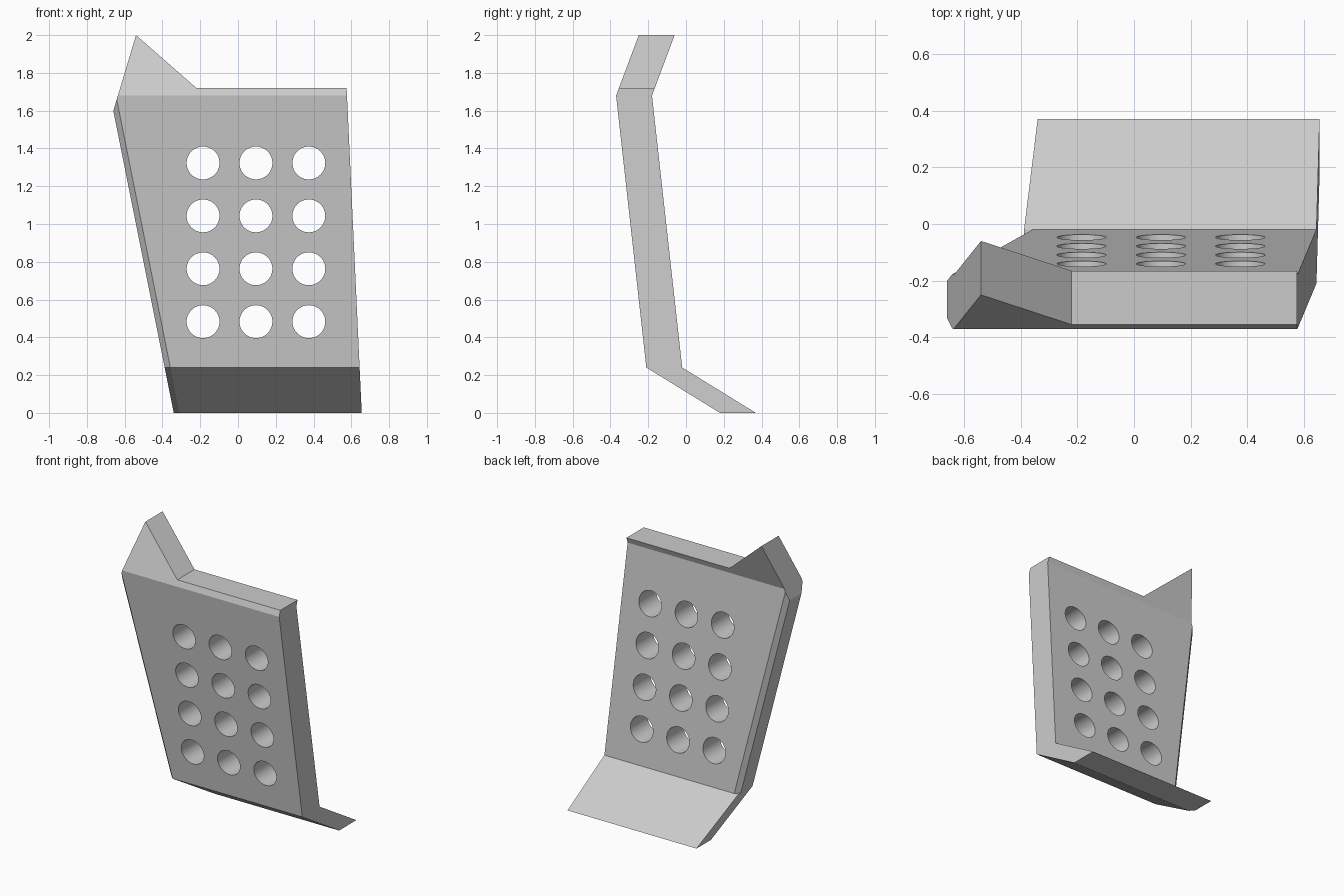
import bpy, bmesh, math
from mathutils import Vector, Matrix

cube = bpy.data.objects.get("Cube")
if cube:
    bpy.data.objects.remove(cube)

grey = bpy.data.materials.new("plain grey")
grey.use_nodes = True
colour = (0.6, 0.6, 0.6, 1)
grey.diffuse_color = colour
grey.node_tree.nodes["Principled BSDF"].inputs["Base Color"].default_value = colour

CHAMFER = 0.03


def make_object(name, bm):
    bmesh.ops.recalc_face_normals(bm, faces=bm.faces)
    mesh = bpy.data.meshes.new(name)
    bm.to_mesh(mesh)
    bm.free()
    mesh.materials.append(grey)
    obj = bpy.data.objects.new(name, mesh)
    bpy.context.collection.objects.link(obj)
    return obj


def section(z, front, back, chamfer_back):
    """Horizontal outline of the slab, chamfered on its slanted -x side."""
    left, right = -0.34 - 0.2 * z, 0.655 - 0.0465 * z
    pts = [(right, front), (left + CHAMFER, front), (left, front + CHAMFER)]
    if chamfer_back:
        pts += [(left, back - CHAMFER), (left + CHAMFER, back)]
    else:
        pts.append((left, back))
    pts.append((right, back))
    return [(x, y, z) for x, y in pts]


def loft(bm, sections):
    rings = [[bm.verts.new(p) for p in s] for s in sections]
    for a, b in zip(rings, rings[1:]):
        for i in range(len(a)):
            j = (i + 1) % len(a)
            bm.faces.new((a[i], a[j], b[j], b[i]))
    bm.faces.new(rings[0])
    bm.faces.new(rings[-1])


def cut(target, cutter):
    mod = target.modifiers.new("cut", 'BOOLEAN')
    mod.operation, mod.solver, mod.object = 'DIFFERENCE', 'EXACT', cutter
    cutter.hide_render = True
    bpy.context.view_layer.objects.active = target
    bpy.ops.object.modifier_apply(modifier=mod.name)
    bpy.data.objects.remove(cutter)


# Sloping foot
bm = bmesh.new()
loft(bm, [section(0, 0.18, 0.37, False), section(0.24, -0.21, -0.02, False)])
make_object("foot", bm)

# Leaning panel with its bent upper lip
bm = bmesh.new()
loft(bm, [section(0.24, -0.21, -0.02, True),
          section(1.68, -0.37, -0.18, True),
          section(2.0, -0.25, -0.06, True)])
# Slanted outer side of the horn
bmesh.ops.bisect_plane(bm, geom=bm.verts[:] + bm.edges[:] + bm.faces[:],
                       plane_co=Vector((-0.66, 0, 1.6)),
                       plane_no=Vector((-0.4, 0, 0.12)), clear_outer=True)
bmesh.ops.holes_fill(bm, edges=[e for e in bm.edges if e.is_boundary])
panel = make_object("panel", bm)

# Notch that leaves the horn standing above the top edge
bm = bmesh.new()
outline = [(-0.54, 2.0), (-0.22, 1.72), (1, 1.72), (1, 2.2), (-0.7686, 2.2)]
loft(bm, [[(x, y, z) for x, z in outline] for y in (-0.7, 0.5)])
cut(panel, make_object("notch_cutter", bm))

# Grid of round holes
bm = bmesh.new()
for column in range(3):
    for row in range(4):
        place = Matrix.Translation((-0.185 + 0.28 * column, -0.2, 0.483 + 0.28 * row))
        bmesh.ops.create_cone(bm, cap_ends=True, segments=48, radius1=0.087,
                              radius2=0.087, depth=1,
                              matrix=place @ Matrix.Rotation(math.pi / 2, 4, 'X'))
cut(panel, make_object("hole_cutter", bm))

# Smooth hole walls, crisp edges
bpy.ops.object.select_all(action='DESELECT')
panel.select_set(True)
bpy.context.view_layer.objects.active = panel
bpy.ops.object.shade_smooth_by_angle(angle=math.radians(20))
